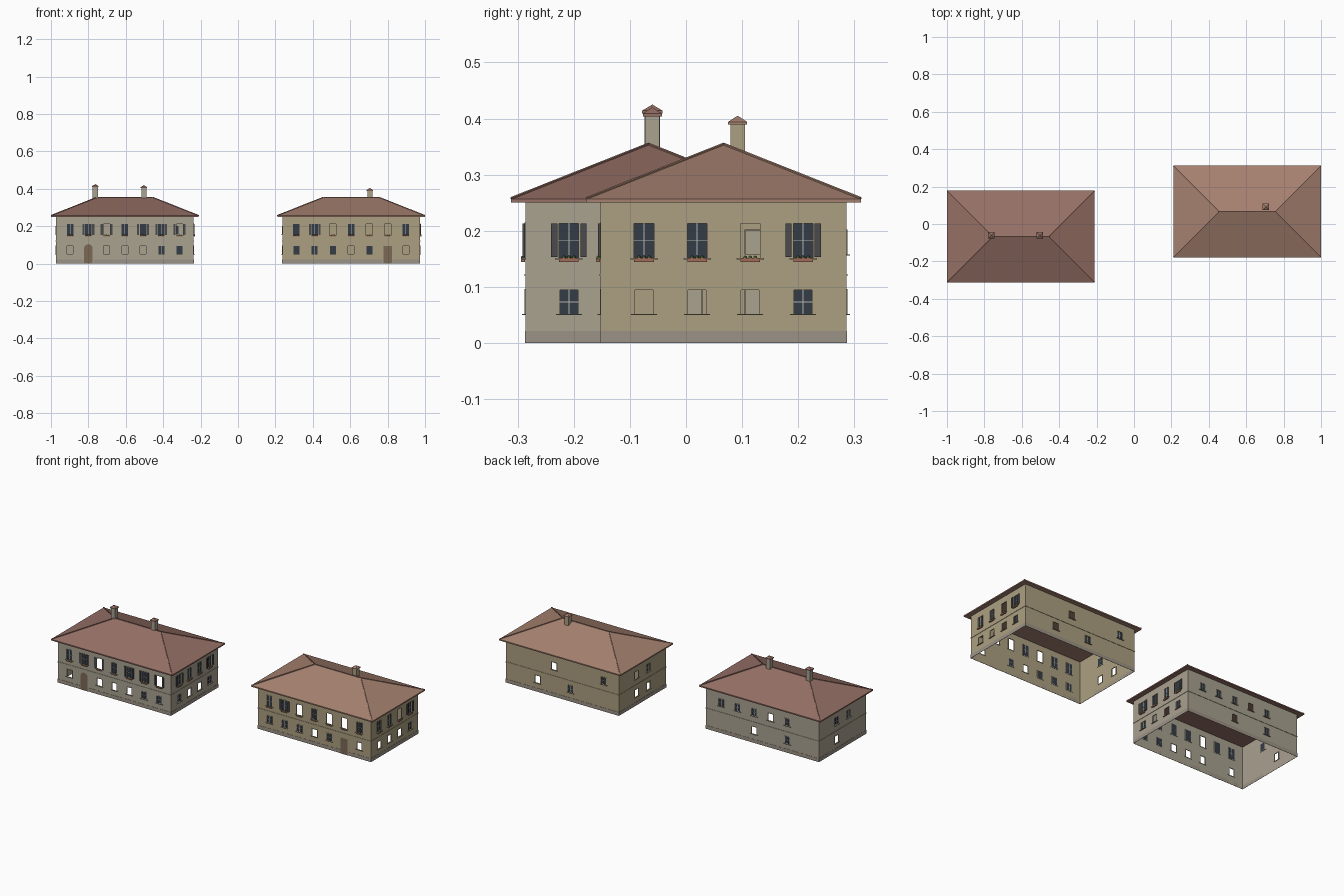
import bpy, bmesh, math
from mathutils import Matrix, Vector

if "Cube" in bpy.data.objects:
    bpy.data.objects.remove(bpy.data.objects["Cube"])

HX, HY = 0.368, 0.219      # wall half sizes
RX, RY = 0.395, 0.245      # eave half sizes
EAVE, EAVE_TOP, RIDGE = 0.25, 0.257, 0.354


def material(name, rgb):
    m = bpy.data.materials.new(name)
    m.diffuse_color = (*rgb, 1)
    m.use_nodes = True
    m.node_tree.nodes["Principled BSDF"].inputs["Base Color"].default_value = m.diffuse_color
    return m


MAT = {
    "window_panes": material("dark_glass", (0.035, 0.045, 0.06)),
    "glazing_bars": material("pale_paint", (0.5, 0.5, 0.48)),
    "shutters": material("dark_wood", (0.07, 0.07, 0.075)),
    "door": material("door_wood", (0.2, 0.14, 0.09)),
    "flower_boxes": material("terracotta", (0.35, 0.15, 0.1)),
    "flowers": material("leaves", (0.16, 0.24, 0.08)),
    "plinth": material("plinth_stone", (0.33, 0.29, 0.24)),
}


class House:
    """Collects the faces of each named part, then makes one object per part."""

    def __init__(self, name, centre, wall_rgb, roof_rgb):
        self.name, self.centre, self.parts = name, centre, {}
        self.wall = material(name + "_plaster", wall_rgb)
        self.roof = material(name + "_tiles", roof_rgb)

    def bm(self, part):
        return self.parts.setdefault(part, bmesh.new())

    def box(self, part, mat, lo, hi):
        lo, hi = Vector(lo), Vector(hi)
        m = mat @ Matrix.Translation((lo + hi) / 2) @ Matrix.Diagonal((*(hi - lo), 1))
        bmesh.ops.create_cube(self.bm(part), size=1, matrix=m)

    def poly(self, part, mat, pts):
        b = self.bm(part)
        return b.faces.new([b.verts.new(mat @ Vector(p)) for p in pts])

    def finish(self):
        for part, b in self.parts.items():
            bmesh.ops.remove_doubles(b, verts=b.verts, dist=1e-5)
            bmesh.ops.recalc_face_normals(b, faces=b.faces) if part in ("roof", "chimney_caps") else None
            me = bpy.data.meshes.new(self.name + "_" + part)
            b.to_mesh(me)
            b.free()
            ob = bpy.data.objects.new(self.name + "_" + part, me)
            ob.location = (*self.centre, 0)
            tiled = part in ("roof", "ridge_tiles", "chimney_caps")
            me.materials.append(MAT.get(part, self.roof if tiled else self.wall))
            bpy.context.collection.objects.link(ob)


def window(h, m, u, z0, z1, w, code, box):
    a, b = u - w / 2, u + w / 2
    f = 0.002
    # thin surround
    h.box("window_frames", m, (a - f, -0.0015, z0), (a, 0.003, z1))
    h.box("window_frames", m, (b, -0.0015, z0), (b + f, 0.003, z1))
    h.box("window_frames", m, (a - f, -0.0015, z1), (b + f, 0.003, z1 + f))
    h.box("sills", m, (a - 0.007, -0.006, z0 - 0.002), (b + 0.007, 0.002, z0))
    if code in "ds":
        h.poly("window_panes", m, [(a, 0.003, z0), (b, 0.003, z0), (b, 0.003, z1), (a, 0.003, z1)])
        h.box("glazing_bars", m, (u - 0.0007, 0.001, z0), (u + 0.0007, 0.003, z1))
        zm = z0 + (z1 - z0) * 0.5
        h.box("glazing_bars", m, (a, 0.001, zm - 0.0007), (b, 0.003, zm + 0.0007))
    if code in "sS":
        h.box("shutters", m, (a - 0.014, -0.005, z0 + 0.002), (a - 0.003, -0.001, z1))
        h.box("shutters", m, (b + 0.003, -0.005, z0 + 0.002), (b + 0.014, -0.001, z1))
    if box:
        h.box("flower_boxes", m, (a, -0.008, z0 - 0.007), (b, -0.001, z0))
        for du in (-0.009, 0, 0.009):
            bmesh.ops.create_icosphere(h.bm("flowers"), subdivisions=1, radius=0.004,
                                       matrix=m @ Matrix.Translation((u + du, -0.0045, z0 + 0.001)))


def wall(h, angle, half, dist, step, upper, lower, tall, arched=False):
    """Code letters: d glazed, o open, s/S the same with shutters, D door, . blank."""
    m = Matrix.Rotation(angle, 4, "Z") @ Matrix.Translation((0, -dist, 0))
    holes = []
    for row, codes in enumerate((lower, upper)):
        w = 0.035 if row and tall else 0.032
        z0, z1 = ((0.052, 0.094), (0.151, 0.213) if tall else (0.158, 0.2))[row]
        for i, c in enumerate(codes):
            u = (i - (len(codes) - 1) / 2) * step
            if c == "D":
                door(h, m, u, arched)
            elif c != ".":
                holes.append((u - w / 2, u + w / 2, z0, z1))
                window(h, m, u, z0, z1, w, c, bool(row and tall))
    # wall sheet with openings
    us = sorted({-half, half} | {v for q in holes for v in q[:2]})
    zs = sorted({0, EAVE} | {v for q in holes for v in q[2:]})
    for a, b in zip(us, us[1:]):
        for c, d in zip(zs, zs[1:]):
            p, q = (a + b) / 2, (c + d) / 2
            if not any(k[0] < p < k[1] and k[2] < q < k[3] for k in holes):
                h.poly("walls", m, [(a, 0, c), (b, 0, c), (b, 0, d), (a, 0, d)])
    # plinth and string course
    h.box("plinth", m, (-half - 0.001, -0.0012, 0), (half + 0.001, 0, 0.021))
    h.box("string_course", m, (-half - 0.002, -0.002, 0.119), (half + 0.002, 0, 0.123))


def door(h, m, u, arched):
    def outline(r, top, y):
        pts = [(u - r, y, 0), (u + r, y, 0)]
        if not arched:
            return pts + [(u + r, y, top), (u - r, y, top)]
        return pts + [(u + r * math.cos(t * math.pi / 10), y, top - r + r * math.sin(t * math.pi / 10))
                      for t in range(11)]
    top = 0.104 if arched else 0.094
    h.poly("door_surround", m, outline(0.027, top + 0.003, -0.002))
    h.poly("door", m, outline(0.023, top, -0.003))


def roof(h):
    I = Matrix.Identity(4)
    r = RX - RY
    h.box("eaves", I, (-RX, -RY, EAVE), (RX, RY, EAVE_TOP))
    h.parts["roof"] = h.parts.pop("eaves")
    z = EAVE_TOP
    a, b, c, d = (-RX, -RY, z), (RX, -RY, z), (RX, RY, z), (-RX, RY, z)
    e, f = (-r, 0, RIDGE), (r, 0, RIDGE)
    for pts in ((a, b, f, e), (b, c, f), (c, d, e, f), (d, a, e)):
        h.poly("roof", I, pts)
    # the slab top is hidden by the slopes
    top = [q for q in h.bm("roof").faces if abs(q.calc_center_median().z - z) < 1e-4]
    bmesh.ops.delete(h.bm("roof"), geom=top, context="FACES_ONLY")
    # round tiles along hips and ridge
    for p, q in ((a, e), (d, e), (b, f), (c, f), (e, f)):
        p, q = Vector(p), Vector(q)
        v = q - p
        m = Matrix.Translation((p + q) / 2) @ v.to_track_quat("Z", "Y").to_matrix().to_4x4()
        bmesh.ops.create_cone(h.bm("ridge_tiles"), cap_ends=True, segments=6, radius1=0.003,
                              radius2=0.003, depth=v.length - 0.004, matrix=m)


def chimney(h, x, y, w, top):
    I = Matrix.Identity(4)
    s = w / 2
    h.box("chimneys", I, (x - s, y - s, 0.3), (x + s, y + s, top - 0.015))
    k = s + 0.004
    h.box("chimney_caps", I, (x - k, y - k, top - 0.016), (x + k, y + k, top - 0.011))
    bmesh.ops.create_cone(h.bm("chimney_caps"), cap_ends=True, segments=4, radius1=k * 1.414, radius2=0,
                          depth=0.011, matrix=Matrix.Translation((x, y, top - 0.0055)) @ Matrix.Rotation(math.pi / 4, 4, "Z"))


Q = math.pi / 2
left = House("left_house", (-0.605, -0.067), (0.4, 0.36, 0.28), (0.3, 0.16, 0.13))
right = House("right_house", (0.605, 0.067), (0.41, 0.35, 0.22), (0.38, 0.22, 0.16))

# front, right side, back and left side of each house
wall(left, 0, HX, HY, 0.0975, "dsSdssS", "oDooodd", True, arched=True)
wall(left, Q, HY, HX, 0.0945, "sdds", "dood", True)
wall(left, 2 * Q, HX, HY, 0.108, "dddod.", "..o.d.", False)
wall(left, -Q, HY, HX, 0.11, "dd", "o.", False)
wall(right, 0, HX, HY, 0.0975, "dsodood", "dddodDo", True)
wall(right, Q, HY, HX, 0.0945, "ddos", "oood", True)
wall(right, 2 * Q, HX, HY, 0.108, "..o..d", ".o.d..", False)
wall(right, -Q, HY, HX, 0.11, "od", "oo", False)

for h in (left, right):
    roof(h)
chimney(left, -0.158, 0.007, 0.028, 0.425)
chimney(left, 0.102, 0.007, 0.026, 0.42)
chimney(right, 0.1, 0.025, 0.026, 0.405)
for h in (left, right):
    h.finish()
